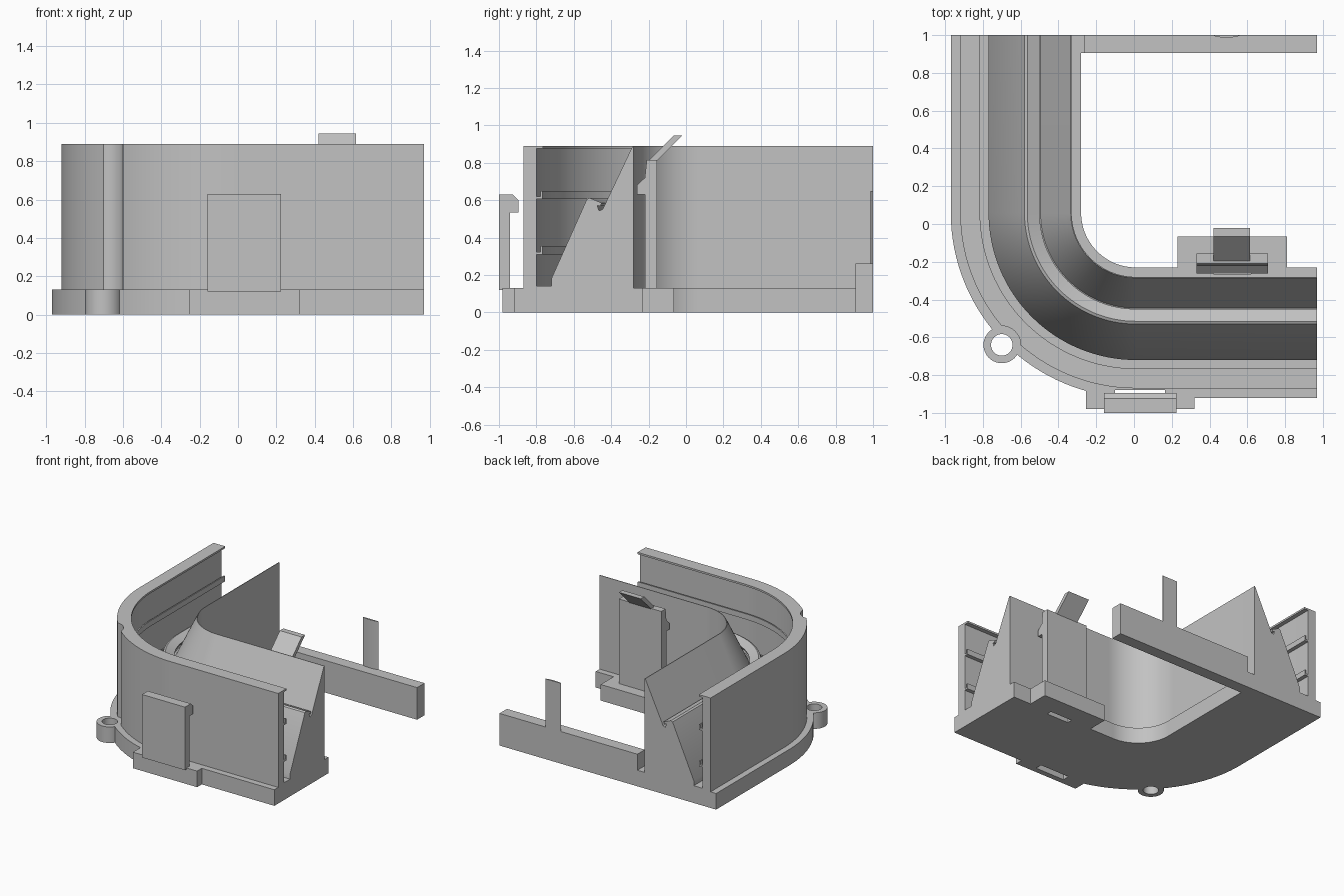
import bpy, bmesh, math
from mathutils import Vector

cube = bpy.data.objects.get("Cube")
if cube:
    bpy.data.objects.remove(cube, do_unlink=True)

grey = bpy.data.materials.new("light grey plastic")
grey.use_nodes = True
COLOUR = (0.54, 0.54, 0.54, 1)
grey.diffuse_color = COLOUR
grey.node_tree.nodes["Principled BSDF"].inputs["Base Color"].default_value = COLOUR

END_X, END_Y = 0.97, 1.0        # open ends of the channel
CX, CY = 0.01, 0.06             # centre of the bend
BASE_Z = 0.13


def finish(name, bm):
    bmesh.ops.recalc_face_normals(bm, faces=bm.faces)
    mesh = bpy.data.meshes.new(name)
    bm.to_mesh(mesh)
    bm.free()
    mesh.materials.append(grey)
    obj = bpy.data.objects.new(name, mesh)
    bpy.context.collection.objects.link(obj)
    return obj


def skin(name, rings):
    """Closed solid through a row of matching rings."""
    bm = bmesh.new()
    rows = [[bm.verts.new(p) for p in ring] for ring in rings]
    n = len(rows[0])
    for a, b in zip(rows, rows[1:]):
        for i in range(n):
            j = (i + 1) % n
            bm.faces.new((a[i], a[j], b[j], b[i]))
    bm.faces.new(rows[0])
    bm.faces.new(rows[-1])
    return finish(name, bm)


def sweep(name, profile, steps=32):
    """Run a (y, z) profile from the right end round the bend to the back end."""
    prof = [(CY - y, z) for y, z in profile]
    rings = [[Vector((END_X, CY - r, z)) for r, z in prof]]
    for k in range(steps + 1):
        a = math.radians(270 - 90 * k / steps)
        rings.append([Vector((CX + r * math.cos(a), CY + r * math.sin(a), z)) for r, z in prof])
    rings.append([Vector((CX - r, END_Y, z)) for r, z in prof])
    return skin(name, rings)


def prism_x(name, pts, x0, x1):
    return skin(name, [[Vector((x, y, z)) for y, z in pts] for x in (x0, x1)])


def prism_z(name, pts, z0, z1):
    return skin(name, [[Vector((x, y, z)) for x, y in pts] for z in (z0, z1)])


def box(name, x0, x1, y0, y1, z0, z1):
    return prism_z(name, [(x0, y0), (x1, y0), (x1, y1), (x0, y1)], z0, z1)


def cylinder(name, x, y, r, z0, z1, n=40):
    turn = [2 * math.pi * i / n for i in range(n)]
    return prism_z(name, [(x + r * math.cos(a), y + r * math.sin(a)) for a in turn], z0, z1)


def cut(cutter, *targets):
    for obj in targets:
        mod = obj.modifiers.new("cut", 'BOOLEAN')
        mod.operation, mod.solver, mod.object = 'DIFFERENCE', 'EXACT', cutter
        bpy.context.view_layer.objects.active = obj
        bpy.ops.object.modifier_apply(modifier=mod.name)
    bpy.data.objects.remove(cutter, do_unlink=True)


# Curved channel: base, outer wall and sloped inner ridge
base = sweep("base", [(-0.92, 0), (-0.23, 0), (-0.23, BASE_Z), (-0.92, BASE_Z)])
wall = sweep("outer_wall", [(-0.87, 0.12), (-0.80, 0.12), (-0.80, 0.875), (-0.765, 0.875),
                            (-0.765, 0.89), (-0.87, 0.89)])
ridge = sweep("sloped_ridge", [(-0.72, 0.12), (-0.72, 0.18), (-0.53, 0.605), (-0.515, 0.612),
                               (-0.45, 0.585), (-0.458, 0.568), (-0.475, 0.572), (-0.465, 0.543),
                               (-0.445, 0.552), (-0.285, 0.89), (-0.28, 0.89), (-0.28, 0.12)])
floor = sweep("channel_floor", [(-0.81, 0.12), (-0.71, 0.12), (-0.71, 0.14), (-0.81, 0.14)])

# Hooked rails on the inside of the wall
for name, z in (("lower_rail", 0.31), ("upper_rail", 0.605)):
    sweep(name, [(-0.81, z), (-0.768, z), (-0.768, z + 0.045), (-0.778, z + 0.045),
                 (-0.778, z + 0.014), (-0.81, z + 0.014)])

# Screw boss on the bend, with clearance notch in the wall
BX, BY = -0.70, -0.64
boss = cylinder("screw_boss", BX, BY, 0.097, 0, BASE_Z)
cut(cylinder("boss_hole", BX, BY, 0.057, -0.1, 0.3), boss, base)
cut(cylinder("boss_notch", BX, BY, 0.1, BASE_Z, 1.0), wall)

# Front latch: foot block, hooked tab, slot
front_foot = box("front_latch_foot", -0.255, 0.32, -0.98, -0.88, 0, BASE_Z)
cut(box("front_slot", -0.10, 0.165, -0.935, -0.878, -0.1, 0.3), front_foot, base)
prism_x("front_latch_tab", [(-1, 0.12), (-0.94, 0.12), (-0.94, 0.535), (-0.895, 0.535),
                            (-0.895, 0.60), (-0.925, 0.63), (-1, 0.63)], -0.16, 0.225)
box("front_tab_root", -0.16, 0.225, -1, -0.97, BASE_Z, 0.14)

# Inner latch: foot block, hooked tab, release finger, slot
inner_foot = box("inner_latch_foot", 0.23, 0.81, -0.25, -0.065, 0, BASE_Z)
cut(box("inner_slot", 0.42, 0.62, -0.265, -0.222, -0.1, 0.3), inner_foot, base)
prism_x("inner_latch_tab", [(-0.22, 0.12), (-0.155, 0.12), (-0.155, 0.815), (-0.21, 0.815),
                            (-0.22, 0.72), (-0.262, 0.68), (-0.262, 0.63), (-0.22, 0.63)],
        0.33, 0.71)
prism_x("release_finger", [(-0.20, 0.81), (-0.155, 0.81), (-0.02, 0.945), (-0.065, 0.945)],
        0.42, 0.615)

# Back bar with a thin curved post
box("back_bar", -0.265, END_X, 0.905, END_Y, 0, 0.26)
box("back_bar_joint", -0.30, -0.25, 0.905, END_Y, 0, BASE_Z)
arc = [(0.49 + 0.07 * math.cos(t), END_Y - 0.013 * math.sin(t))
       for t in (math.pi * i / 12 for i in range(13))]
prism_z("back_post", arc, 0.25, 0.65)

# Smooth the bend, keep edges sharp
bpy.ops.object.select_all(action='DESELECT')
for obj in (base, wall, ridge, floor, boss):
    obj.select_set(True)
for obj in bpy.context.collection.objects:
    if "rail" in obj.name or obj.name == "back_post":
        obj.select_set(True)
bpy.context.view_layer.objects.active = base
bpy.ops.object.shade_smooth_by_angle(angle=math.radians(30))
